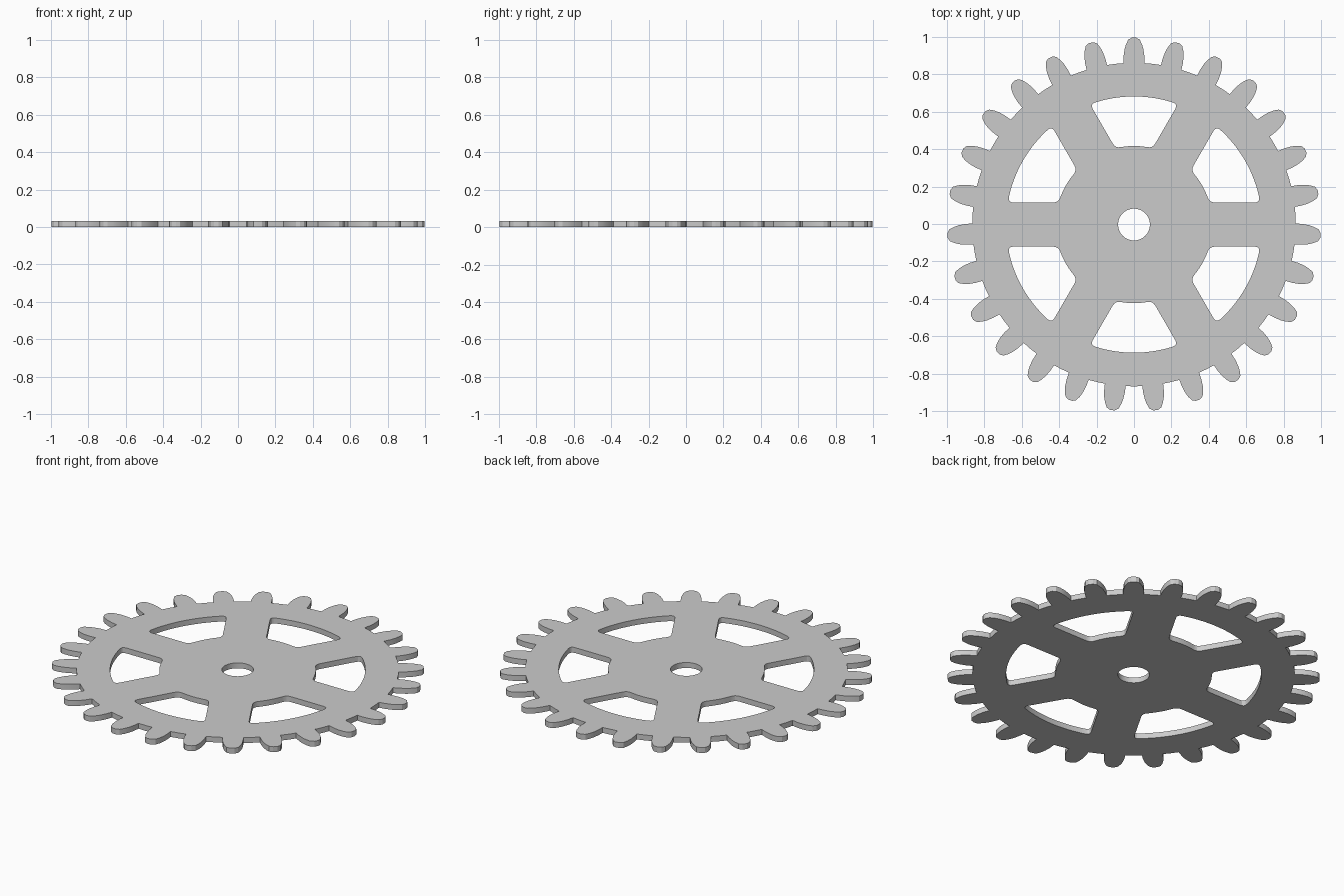
import bpy
from math import sin, cos, asin, pi, radians
from mathutils import Vector

if "Cube" in bpy.data.objects:
    bpy.data.objects.remove(bpy.data.objects["Cube"])

TEETH, SPOKES = 27, 6
THICK = 0.032
ROOT_R, HOLE_R = 0.865, 0.085
IN_R, OUT_R, SPOKE_HALF = 0.42, 0.685, 0.118
# right flank of one tooth: (half width, distance from centre)
FLANK = [(0.056, 0.863), (0.0555, 0.90), (0.051, 0.935), (0.043, 0.963), (0.031, 0.988), (0.012, 0.999)]


def polar(r, a):
    return Vector((r * cos(a), r * sin(a)))


def arc(r, a0, a1, n):
    return [polar(r, a0 + (a1 - a0) * i / n) for i in range(n + 1)]


def fillet(a, c, b, n=4):
    """Smooth corner c between points a and b (end points left out)."""
    ts = [i / n for i in range(1, n)]
    return [a * (1 - t) ** 2 + c * 2 * t * (1 - t) + b * t * t for t in ts]


def outline():
    pts = []
    tooth = [(w, r) for w, r in FLANK] + [(-w, r) for w, r in reversed(FLANK)]
    for i in range(TEETH):
        a = pi / 2 + 2 * pi * i / TEETH
        radial, side = polar(1, a), polar(1, a - pi / 2)
        pts += [radial * r + side * w for w, r in tooth]
        pts.append(polar(ROOT_R, a + pi / TEETH))
    return pts


def window(start):
    """Opening between the spoke at angle start and the next one."""
    end, cut = start + 2 * pi / SPOKES, 0.03
    ai, ao = asin(SPOKE_HALF / IN_R), asin(SPOKE_HALF / OUT_R)
    ti, to = cut / IN_R, cut / OUT_R
    c = [polar(IN_R, start + ai), polar(OUT_R, start + ao),
         polar(OUT_R, end - ao), polar(IN_R, end - ai)]
    d1, d2 = (c[1] - c[0]).normalized() * cut, (c[2] - c[3]).normalized() * cut
    outer = arc(OUT_R, start + ao + to, end - ao - to, 14)
    inner = arc(IN_R, end - ai - ti, start + ai + ti, 6)
    s = [c[0] + d1, c[1] - d1, c[2] - d2, c[3] + d2]
    return ([s[0], s[1]] + fillet(s[1], c[1], outer[0]) + outer
            + fillet(outer[-1], c[2], s[2]) + [s[2], s[3]]
            + fillet(s[3], c[3], inner[0]) + inner
            + fillet(inner[-1], c[0], s[0]))


# flat filled profile: toothed rim, spoke windows and axle hole
curve = bpy.data.curves.new("spur_gear", 'CURVE')
curve.dimensions = '2D'
curve.fill_mode = 'BOTH'
curve.extrude = THICK / 2
loops = [outline(), arc(HOLE_R, 0, 2 * pi, 48)[:-1]]
loops += [window(2 * pi * k / SPOKES) for k in range(SPOKES)]
for pts in loops:
    sp = curve.splines.new('POLY')
    sp.points.add(len(pts) - 1)
    for p, v in zip(sp.points, pts):
        p.co = (v.x, v.y - 0.003, 0, 1)
    sp.use_cyclic_u = True

gear = bpy.data.objects.new("spur_gear", curve)
bpy.context.collection.objects.link(gear)
gear.location.z = THICK / 2

# turn into a mesh plate with crisp edges
bpy.context.view_layer.objects.active = gear
gear.select_set(True)
bpy.ops.object.convert(target='MESH')
bpy.ops.object.mode_set(mode='EDIT')
bpy.ops.mesh.select_all(action='SELECT')
bpy.ops.mesh.remove_doubles(threshold=0.0001)
bpy.ops.mesh.normals_make_consistent(inside=False)
bpy.ops.object.mode_set(mode='OBJECT')
bpy.ops.object.shade_smooth_by_angle(angle=radians(20))
